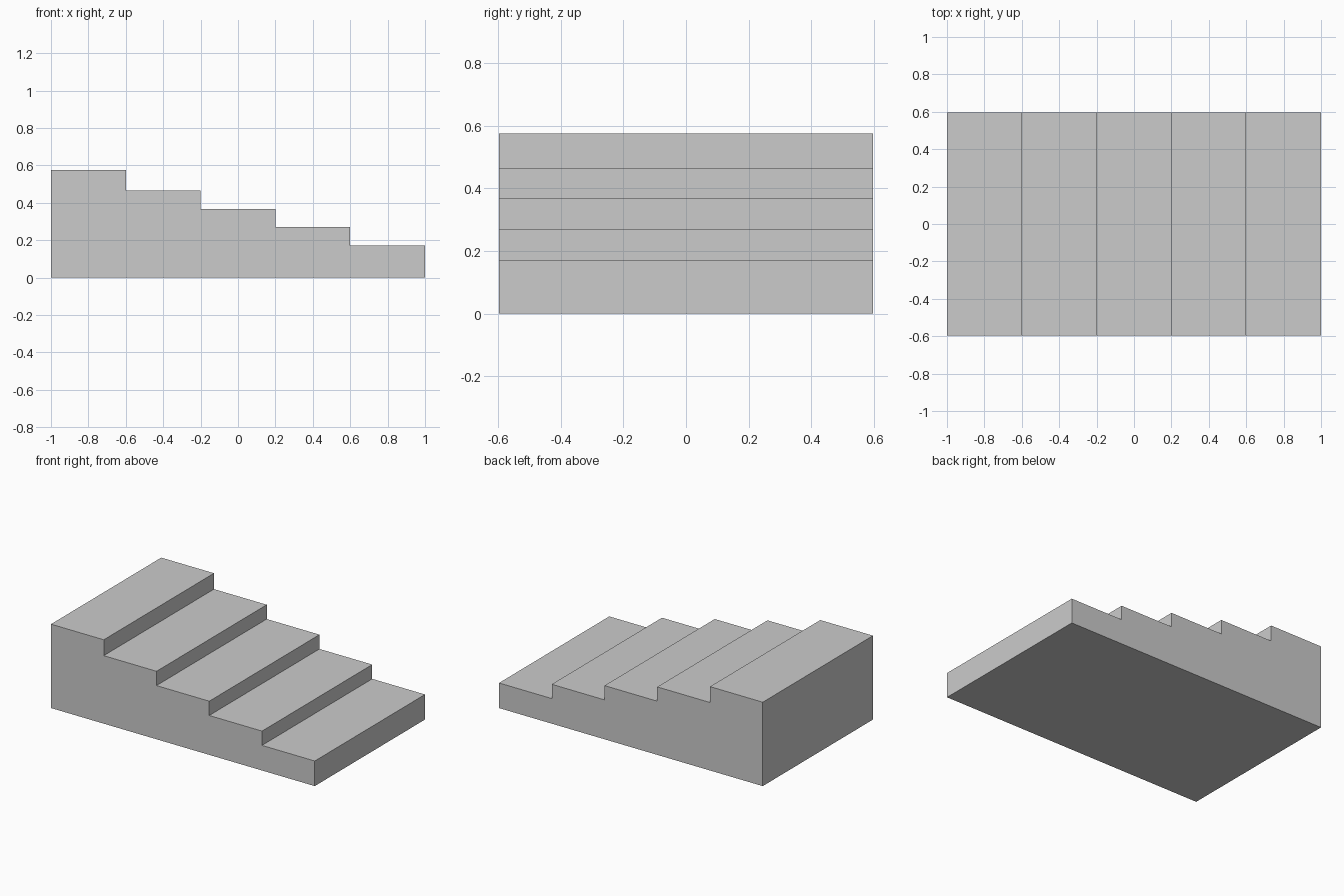
import bpy, bmesh

if "Cube" in bpy.data.objects:
    bpy.data.objects.remove(bpy.data.objects["Cube"])

HALF_WIDTH = 0.597
TREAD = 0.4
HEIGHTS = [0.575, 0.466, 0.368, 0.27, 0.172]

# Stepped side profile, highest step on the left
profile = [(-1.0, 0.0)]
for i, h in enumerate(HEIGHTS):
    x = -1.0 + i * TREAD
    profile += [(x, h), (x + TREAD, h)]
profile.append((1.0, 0.0))

# Solid staircase: extrude the profile across the width
bm = bmesh.new()
side = bm.faces.new([bm.verts.new((x, -HALF_WIDTH, z)) for x, z in profile])
ext = bmesh.ops.extrude_face_region(bm, geom=[side], use_keep_orig=True)
new_verts = [g for g in ext["geom"] if isinstance(g, bmesh.types.BMVert)]
bmesh.ops.translate(bm, verts=new_verts, vec=(0, 2 * HALF_WIDTH, 0))
bmesh.ops.recalc_face_normals(bm, faces=bm.faces)

mesh = bpy.data.meshes.new("staircase")
bm.to_mesh(mesh)
bm.free()
bpy.context.collection.objects.link(bpy.data.objects.new("staircase", mesh))
